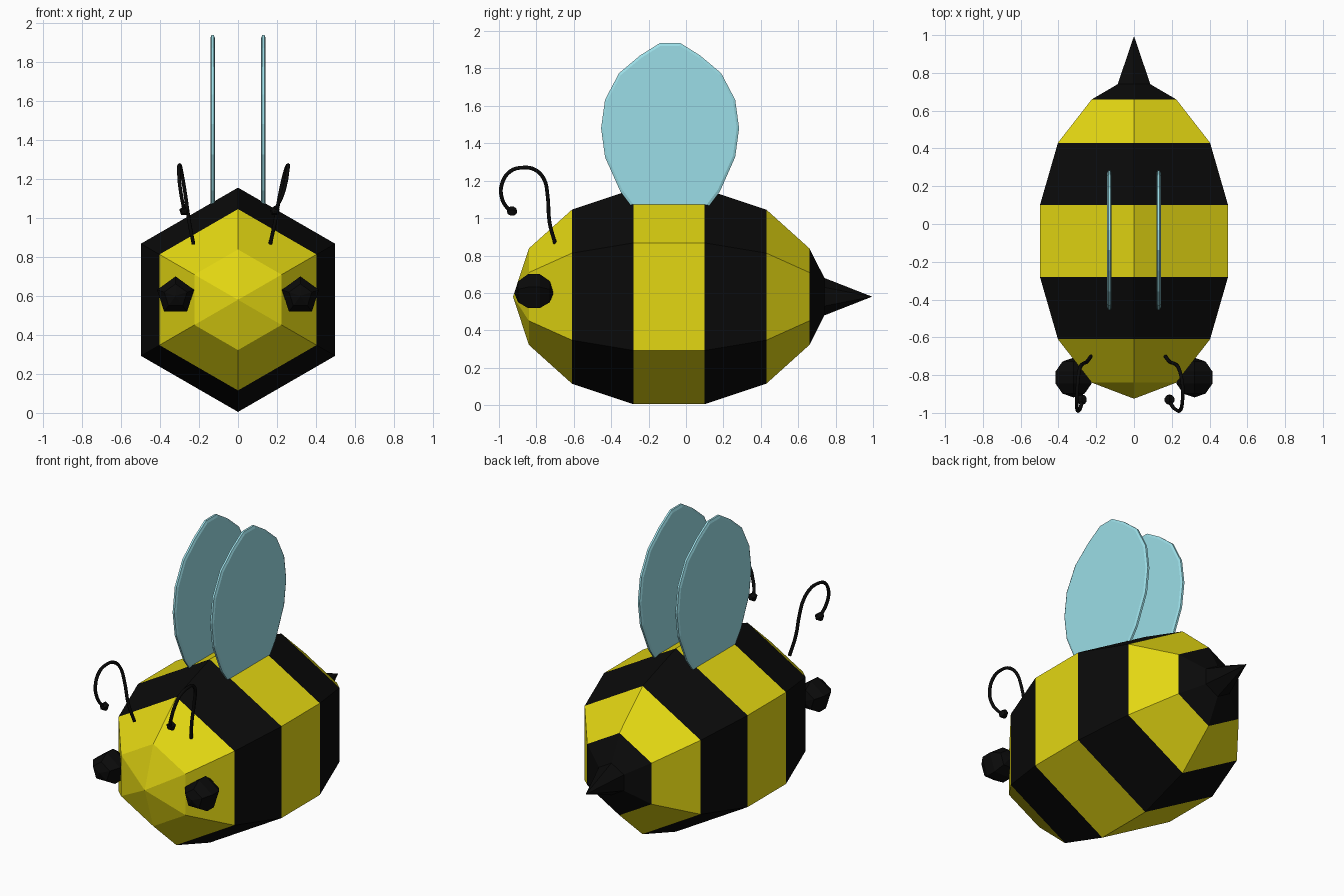
import bpy, bmesh, math
from mathutils import Matrix

if "Cube" in bpy.data.objects:
    bpy.data.objects.remove(bpy.data.objects["Cube"])

MID = 0.58  # height of the body axis


def material(name, rgb):
    m = bpy.data.materials.new(name)
    m.diffuse_color = (*rgb, 1)
    m.use_nodes = True
    m.node_tree.nodes["Principled BSDF"].inputs["Base Color"].default_value = m.diffuse_color
    return m


YELLOW = material("yellow", (0.77, 0.68, 0.006))
BLACK = material("black", (0.003, 0.003, 0.003))
WING = material("pale blue", (0.33, 0.73, 0.80))


def finish(name, bm, mats):
    bmesh.ops.recalc_face_normals(bm, faces=bm.faces)
    me = bpy.data.meshes.new(name)
    bm.to_mesh(me)
    bm.free()
    for m in mats:
        me.materials.append(m)
    ob = bpy.data.objects.new(name, me)
    bpy.context.collection.objects.link(ob)
    return ob


def loft(bm, rings):
    """Skin a list of vertex rings; a ring of one vertex makes a point."""
    for a, b in zip(rings, rings[1:]):
        n = max(len(a), len(b))
        for i in range(n):
            j = (i + 1) % n
            if len(a) == 1:
                bm.faces.new((a[0], b[i], b[j]))
            elif len(b) == 1:
                bm.faces.new((a[i], a[j], b[0]))
            else:
                bm.faces.new((a[i], a[j], b[j], b[i]))


# Striped six-sided body with the sting
profile = [(-0.925, 0), (-0.84, 0.258), (-0.61, 0.465), (-0.28, 0.575),
           (0.10, 0.575), (0.43, 0.465), (0.66, 0.258), (0.74, 0.10), (0.995, 0)]
bm = bmesh.new()
rings = []
for y, r in profile:
    angles = [math.radians(60 * k) for k in range(6 if r else 1)]
    rings.append([bm.verts.new((r * math.sin(a), y, MID + r * math.cos(a)))
                  for a in angles])
loft(bm, rings)
for f in bm.faces:
    y = f.calc_center_median().y
    f.material_index = int(-0.61 < y < -0.28 or 0.10 < y < 0.43 or y > 0.66)
finish("body", bm, [YELLOW, BLACK])


def ball(name, centre, r):
    """Five-sided low-poly sphere whose axis runs front to back."""
    bm = bmesh.new()
    bmesh.ops.create_uvsphere(bm, u_segments=5, v_segments=5, radius=r)
    # point one corner upward
    turn = Matrix.Rotation(math.pi / 2, 4, 'X')
    bmesh.ops.transform(bm, verts=bm.verts, matrix=turn)
    top = max(bm.verts, key=lambda v: v.co.x ** 2 + v.co.z ** 2)
    spin = Matrix.Rotation(-math.atan2(top.co.x, top.co.z), 4, 'Y')
    bmesh.ops.transform(bm, verts=bm.verts, matrix=spin)
    bmesh.ops.translate(bm, verts=bm.verts, vec=centre)
    return finish(name, bm, [BLACK])


# Wing outline: half width and height, mirrored about its centre line
outline = [(0.053, 1.937), (0.16, 1.87), (0.273, 1.775), (0.348, 1.633),
           (0.369, 1.48), (0.348, 1.326), (0.265, 1.14), (0.205, 1.06), (0.10, 1.0)]
loop = outline + [(-w, z) for w, z in reversed(outline)]


def wing(name, x):
    bm = bmesh.new()
    rings = []
    for dx, s in ((-0.012, 0.965), (-0.006, 1), (0.006, 1), (0.012, 0.965)):
        rings.append([bm.verts.new((x + dx, -0.085 + w * s, 1.48 + (z - 1.48) * s))
                      for w, z in loop])
    loft(bm, rings)
    bm.faces.new(rings[0])
    bm.faces.new(rings[-1])
    finish(name, bm, [WING])


# Feeler path seen from the side, with a sideways lean for each feeler
path = [(-0.70, 0.865), (-0.73, 0.98), (-0.74, 1.12), (-0.76, 1.21), (-0.81, 1.26),
        (-0.87, 1.27), (-0.94, 1.25), (-0.985, 1.18), (-0.985, 1.11),
        (-0.96, 1.06), (-0.93, 1.035)]
lean = {
    "right": (0.165, 0.19, 0.215, 0.235, 0.25, 0.258, 0.256, 0.245, 0.225, 0.20, 0.188),
    "left": (-0.228, -0.25, -0.27, -0.285, -0.295, -0.30, -0.303, -0.30, -0.29, -0.28, -0.276),
}


def feeler(name, xs):
    cu = bpy.data.curves.new(name, 'CURVE')
    cu.dimensions = '3D'
    cu.bevel_depth = 0.01
    cu.bevel_resolution = 1
    cu.resolution_u = 4
    cu.use_fill_caps = True
    sp = cu.splines.new('BEZIER')
    sp.bezier_points.add(len(path) - 1)
    for p, x, (y, z) in zip(sp.bezier_points, xs, path):
        p.co = (x, y, z)
        p.handle_left_type = p.handle_right_type = 'AUTO'
    cu.materials.append(BLACK)
    bpy.context.collection.objects.link(bpy.data.objects.new(name, cu))


for side, s in (("left", -1), ("right", 1)):
    ball(side + "_eye", (0.32 * s, -0.813, 0.60), 0.105)
    wing(side + "_wing", 0.13 * s)
    feeler(side + "_feeler", lean[side])
    ball(side + "_feeler_tip", (lean[side][-1], *path[-1]), 0.028)
